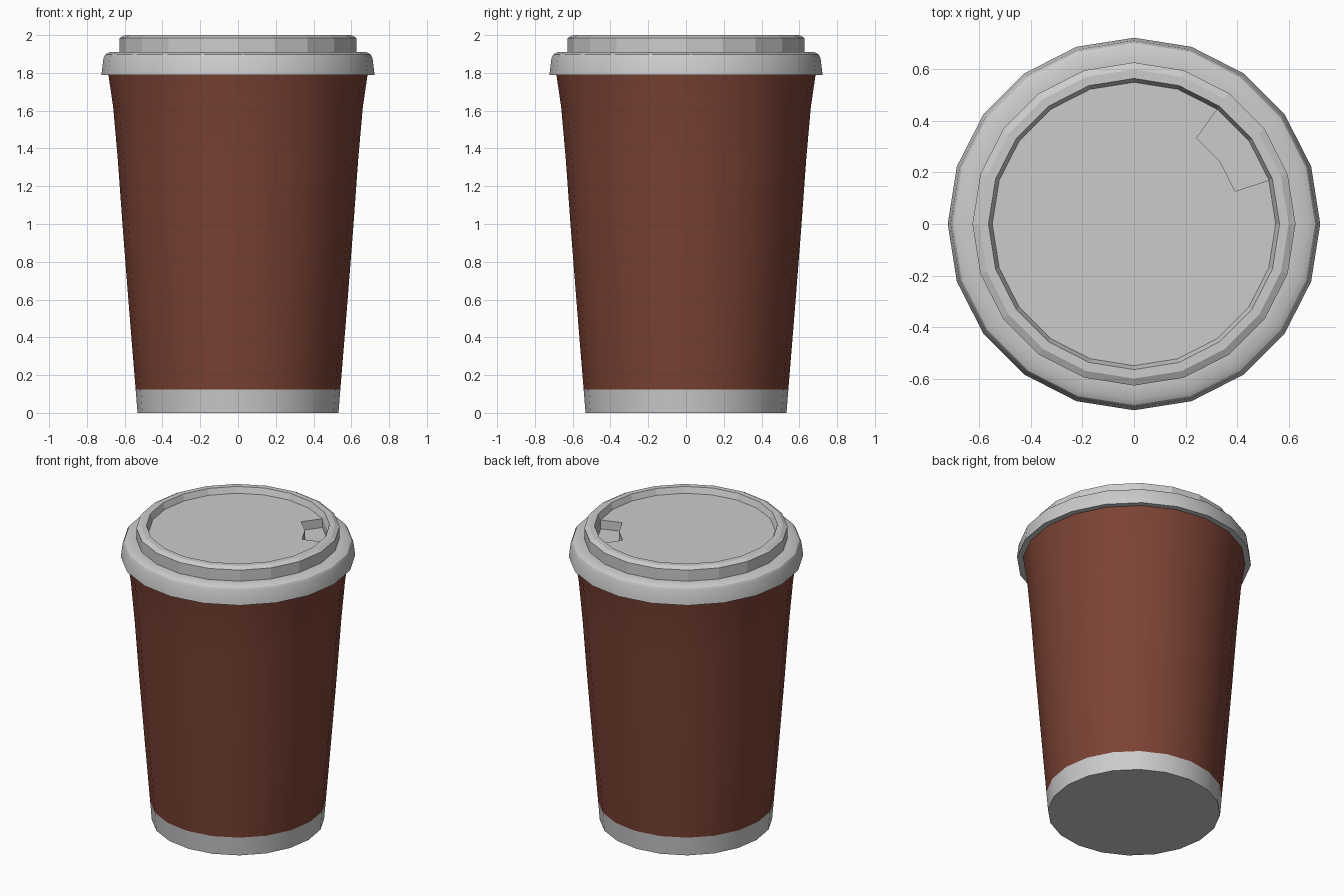
import bpy, bmesh, math

if "Cube" in bpy.data.objects:
    bpy.data.objects.remove(bpy.data.objects["Cube"])

SIDES = 20


def point(r, z, k):
    a = 2 * math.pi * k / SIDES
    return (r * math.cos(a), r * math.sin(a), z)


def finish(name, bm, smooth, color=None):
    mesh = bpy.data.meshes.new(name)
    bm.to_mesh(mesh)
    bm.free()
    ob = bpy.data.objects.new(name, mesh)
    bpy.context.collection.objects.link(ob)
    if color:
        mat = bpy.data.materials.new(name + "_color")
        mat.diffuse_color = color
        mat.use_nodes = True
        mat.node_tree.nodes["Principled BSDF"].inputs["Base Color"].default_value = mat.diffuse_color
        mesh.materials.append(mat)
    if smooth:
        bpy.ops.object.select_all(action='DESELECT')
        ob.select_set(True)
        bpy.context.view_layer.objects.active = ob
        bpy.ops.object.shade_smooth_by_angle(angle=math.radians(30))
    return ob


def lathe(profile):
    # profile runs so that outward is to its right (bottom to top on the outside)
    bm = bmesh.new()
    rings = [[bm.verts.new(point(r, z, k)) for k in range(SIDES)] for r, z in profile]
    for a, b in zip(rings, rings[1:]):
        for k in range(SIDES):
            n = (k + 1) % SIDES
            bm.faces.new((a[k], a[n], b[n], b[k]))
    return bm, rings


# Cup base with closed bottom
bm, rings = lathe([(0.532, 0), (0.542, 0.125)])
bm.faces.new(rings[0][::-1])
finish("cup_base", bm, True)

# Flaring sleeve
bm, rings = lathe([(0.542, 0.125), (0.575, 0.53), (0.608, 0.95),
                   (0.637, 1.35), (0.661, 1.62), (0.686, 1.79)])
finish("cup_sleeve", bm, True, (0.2, 0.055, 0.035, 1))

# Lid skirt: underside, sloped side, rounded shoulder, ledge
bm, rings = lathe([(0.68, 1.79), (0.723, 1.79), (0.712, 1.88),
                   (0.703, 1.897), (0.68, 1.91), (0.625, 1.91)])
finish("lid_skirt", bm, True)

# Raised lid rim with recessed top and drinking pit
floor_z, pit_z = 1.96, 1.90
bm, rings = lathe([(0.627, 1.91), (0.627, 1.985), (0.6, 2.0),
                   (0.565, 2.0), (0.55, floor_z)])
edge = rings[-1]
notch = [bm.verts.new(point(0.413, floor_z, k)) for k in (1, 2, 3)]
bm.faces.new(edge[3:] + edge[:2] + notch)
outline = notch[::-1] + edge[1:4]
low = [bm.verts.new((v.co.x, v.co.y, pit_z)) for v in outline]
bm.faces.new(low)
for i in range(6):
    j = (i + 1) % 6
    bm.faces.new((outline[i], outline[j], low[j], low[i]))
bmesh.ops.recalc_face_normals(bm, faces=bm.faces)
# The floor must face up
bm.normal_update()
if max(bm.faces, key=lambda f: f.calc_area()).normal.z < 0:
    bmesh.ops.reverse_faces(bm, faces=bm.faces)
finish("lid_top", bm, False)
